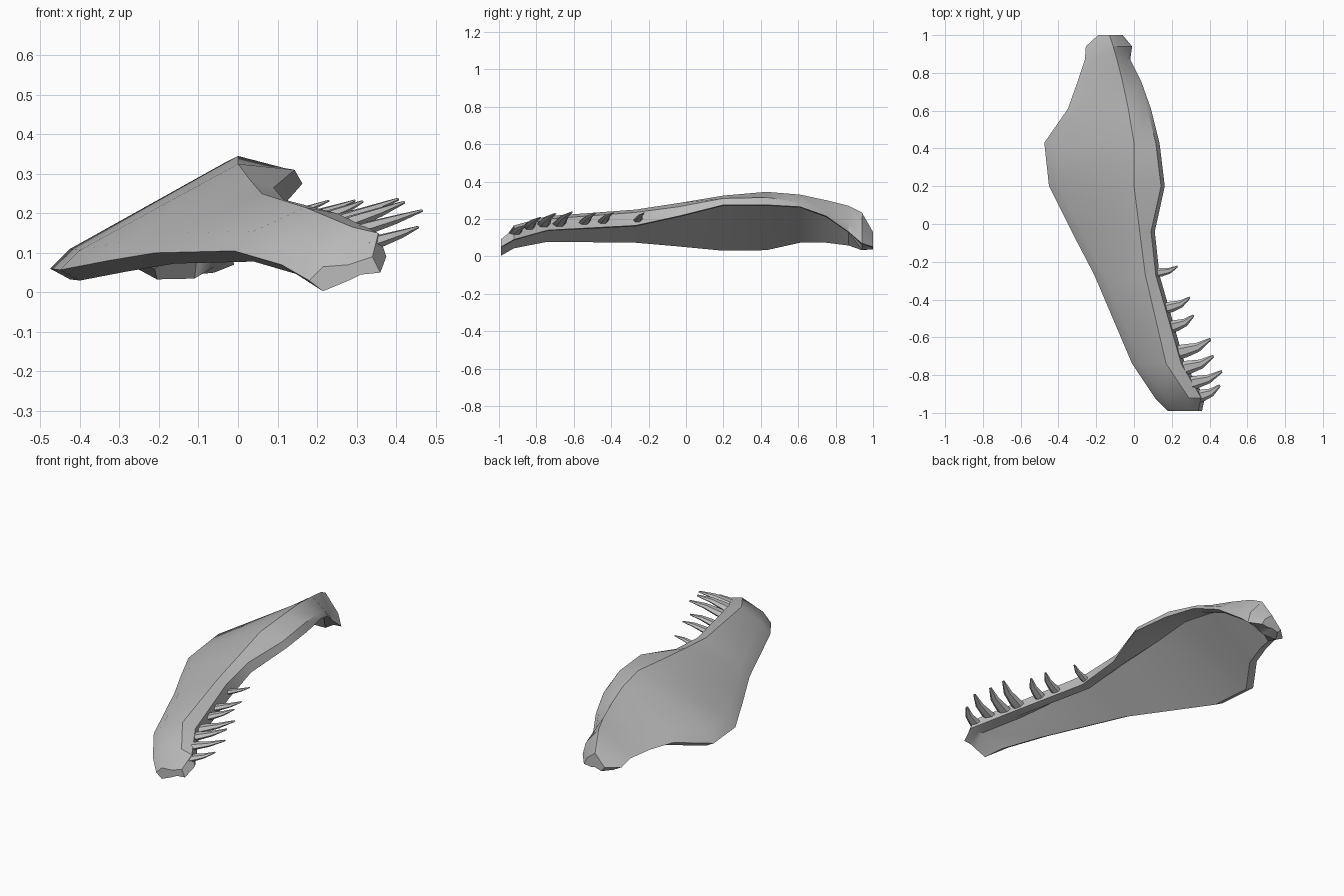
import bpy
import bmesh
import math
from mathutils import Vector

cube = bpy.data.objects.get("Cube")
if cube:
    bpy.data.objects.remove(cube, do_unlink=True)

# One plain bone colour for everything
bone = bpy.data.materials.new("bone_grey")
bone.use_nodes = True
bone.diffuse_color = (0.5, 0.5, 0.5, 1)
bone.node_tree.nodes["Principled BSDF"].inputs["Base Color"].default_value = (0.5, 0.5, 0.5, 1)


def loft(name, rings, angle):
    """Bridge closed rings of points into a capped solid."""
    bm = bmesh.new()
    loops = [[bm.verts.new(point) for point in ring] for ring in rings]
    count = len(loops[0])
    for here, there in zip(loops, loops[1:]):
        for i in range(count):
            j = (i + 1) % count
            bm.faces.new((here[i], here[j], there[j], there[i]))
    bm.faces.new(loops[0])
    bm.faces.new(list(reversed(loops[-1])))
    # Split the caps and warped quads cleanly, then make the normals face outward
    bmesh.ops.triangulate(bm, faces=[f for f in bm.faces if len(f.verts) > 4])
    bmesh.ops.recalc_face_normals(bm, faces=bm.faces)
    mesh = bpy.data.meshes.new(name)
    bm.to_mesh(mesh)
    bm.free()
    mesh.materials.append(bone)
    obj = bpy.data.objects.new(name, mesh)
    bpy.context.collection.objects.link(obj)
    bpy.ops.object.select_all(action='DESELECT')
    obj.select_set(True)
    bpy.context.view_layer.objects.active = obj
    bpy.ops.object.shade_smooth_by_angle(angle=math.radians(angle))
    return obj


def jaw_section(y, left, left_z, ridge, ridge_z, right, right_z, rim_z, depth):
    """Arched shell section: outer bevel, ridge, right rim and hollow underside."""
    lip = min(0.05, (ridge - left) * 0.35)
    return [
        Vector((left + lip, y, left_z - 0.027)),
        Vector((left, y, left_z)),
        Vector((left + lip, y, left_z + lip)),
        Vector((ridge, y, ridge_z)),
        Vector((right - 0.02, y, right_z)),
        Vector((right, y, rim_z)),
        Vector((right - 0.05, y, rim_z - 0.005)),
        Vector((ridge, y, ridge_z - depth)),
    ]


# Jaw stations from the front tip to the hinge:
# y, left x, left z, ridge x, ridge z, right x, right top z, right rim z, shell depth
stations = [
    (-0.99, 0.18, 0.03, 0.28, 0.07, 0.36, 0.09, 0.05, 0.04),
    (-0.92, 0.11, 0.07, 0.29, 0.165, 0.375, 0.15, 0.09, 0.07),
    (-0.74, -0.01, 0.105, 0.17, 0.215, 0.27, 0.2, 0.14, 0.06),
    (-0.27, -0.21, 0.1, 0.06, 0.25, 0.135, 0.235, 0.165, 0.05),
    (-0.04, -0.33, 0.08, 0.03, 0.285, 0.11, 0.265, 0.215, 0.05),
    (0.2, -0.45, 0.057, 0, 0.325, 0.163, 0.31, 0.275, 0.05),
    (0.43, -0.475, 0.06, 0, 0.345, 0.135, 0.315, 0.275, 0.05),
    (0.61, -0.35, 0.1, -0.03, 0.33, 0.09, 0.29, 0.265, 0.05),
    (0.75, -0.3, 0.1, -0.06, 0.3, 0.04, 0.24, 0.215, 0.05),
    (0.87, -0.26, 0.085, -0.09, 0.27, -0.02, 0.18, 0.13, 0.07),
    (0.94, -0.255, 0.06, -0.11, 0.235, -0.01, 0.14, 0.07, 0.2),
    (1, -0.19, 0.065, -0.13, 0.13, -0.06, 0.09, 0.05, 0.08),
]
loft("jaw_bone", [jaw_section(*s) for s in stations], 30)


def tooth(name, base, tip, radius):
    """Flattened hooked spike growing out of the right rim."""
    base, tip = Vector(base), Vector(tip)
    forward = (tip - base).normalized()
    side = forward.cross(Vector((0, 0, 1))).normalized()
    up = side.cross(forward)
    rings = []
    for along, size in ((-0.15, 1), (0.15, 0.95), (0.55, 0.65), (1, 0.2)):
        bend = side * math.sin(max(along, 0) * math.pi) * radius * 0.4
        centre = base.lerp(tip, along) + bend
        rings.append([
            centre + (side * math.cos(a) + up * 0.5 * math.sin(a)) * radius * size
            for a in (k * math.tau / 6 for k in range(6))
        ])
    loft(name, rings, 40)


# Teeth from the back of the row to the front: base, tip, base radius
teeth = [
    ((0.13, -0.255, 0.195), (0.23, -0.225, 0.232), 0.024),
    ((0.18, -0.44, 0.19), (0.295, -0.39, 0.232), 0.03),
    ((0.205, -0.54, 0.185), (0.315, -0.485, 0.23), 0.032),
    ((0.24, -0.675, 0.175), (0.405, -0.61, 0.236), 0.038),
    ((0.265, -0.76, 0.17), (0.42, -0.7, 0.228), 0.038),
    ((0.3, -0.84, 0.155), (0.465, -0.78, 0.207), 0.036),
    ((0.34, -0.91, 0.125), (0.455, -0.855, 0.165), 0.034),
]
for number, (base, tip, radius) in enumerate(teeth, 1):
    tooth(f"tooth_{number}", base, tip, radius)
